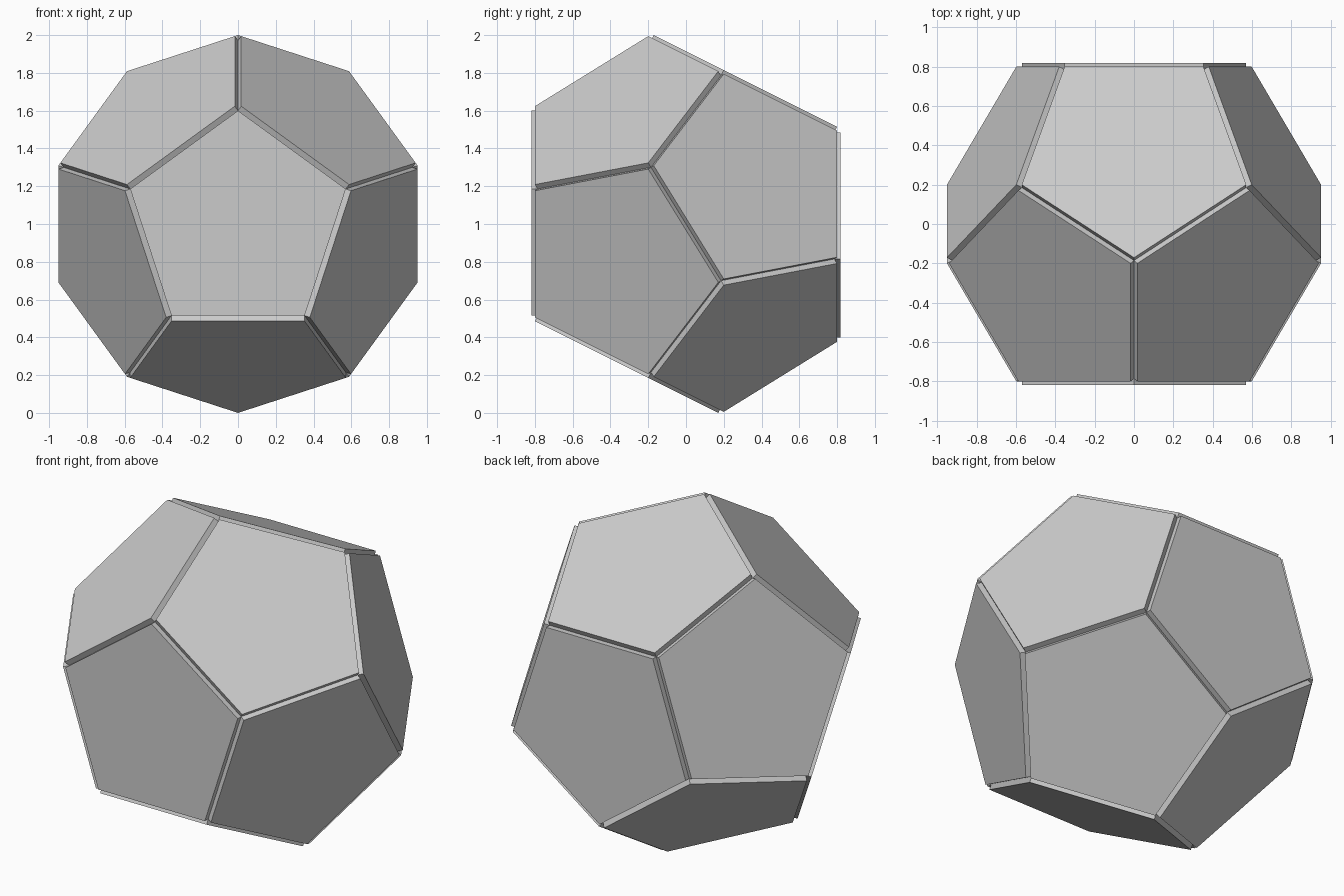
import bpy, bmesh
from math import sin, cos, radians, sqrt
from mathutils import Vector

if "Cube" in bpy.data.objects:
    bpy.data.objects.remove(bpy.data.objects["Cube"])

R = 0.6            # pentagon circumradius
INNER = 0.7854     # inner faces meet edge to edge here
OUTER = 0.818      # outer faces, leaving V-shaped seams
CENTRE = Vector((0, 0, 1))


def add_panel(bm, n, u):
    """Pentagonal slab facing n, with one corner pointing along u."""
    v = n.cross(u)
    corners = [u * (R * cos(radians(72 * k))) + v * (R * sin(radians(72 * k))) for k in range(5)]
    inner = [bm.verts.new(CENTRE + n * INNER + c) for c in corners]
    outer = [bm.verts.new(CENTRE + n * OUTER + c) for c in corners]
    # Shell thickened outward: the winding follows the inner sheet
    bm.faces.new(inner)
    bm.faces.new(outer[::-1])
    for k in range(5):
        j = (k + 1) % 5
        bm.faces.new((inner[j], inner[k], outer[k], outer[j]))


# Front panel and the five around it
s = 1 / sqrt(5)
frames = [(Vector((0, -1, 0)), Vector((0, 0, 1)))]
for k in range(5):
    a = radians(54 + 72 * k)
    radial = Vector((cos(a), 0, sin(a)))
    back = Vector((0, 1, 0))
    frames.append((radial * 2 * s - back * s, radial * s + back * 2 * s))

# Each panel plus its opposite makes the twelve sides
bm = bmesh.new()
for n, u in frames:
    add_panel(bm, n, u)
    add_panel(bm, -n, -u)

mesh = bpy.data.meshes.new("pentagon_panels")
bm.to_mesh(mesh)
bm.free()
bpy.context.collection.objects.link(bpy.data.objects.new("pentagon_panels", mesh))
